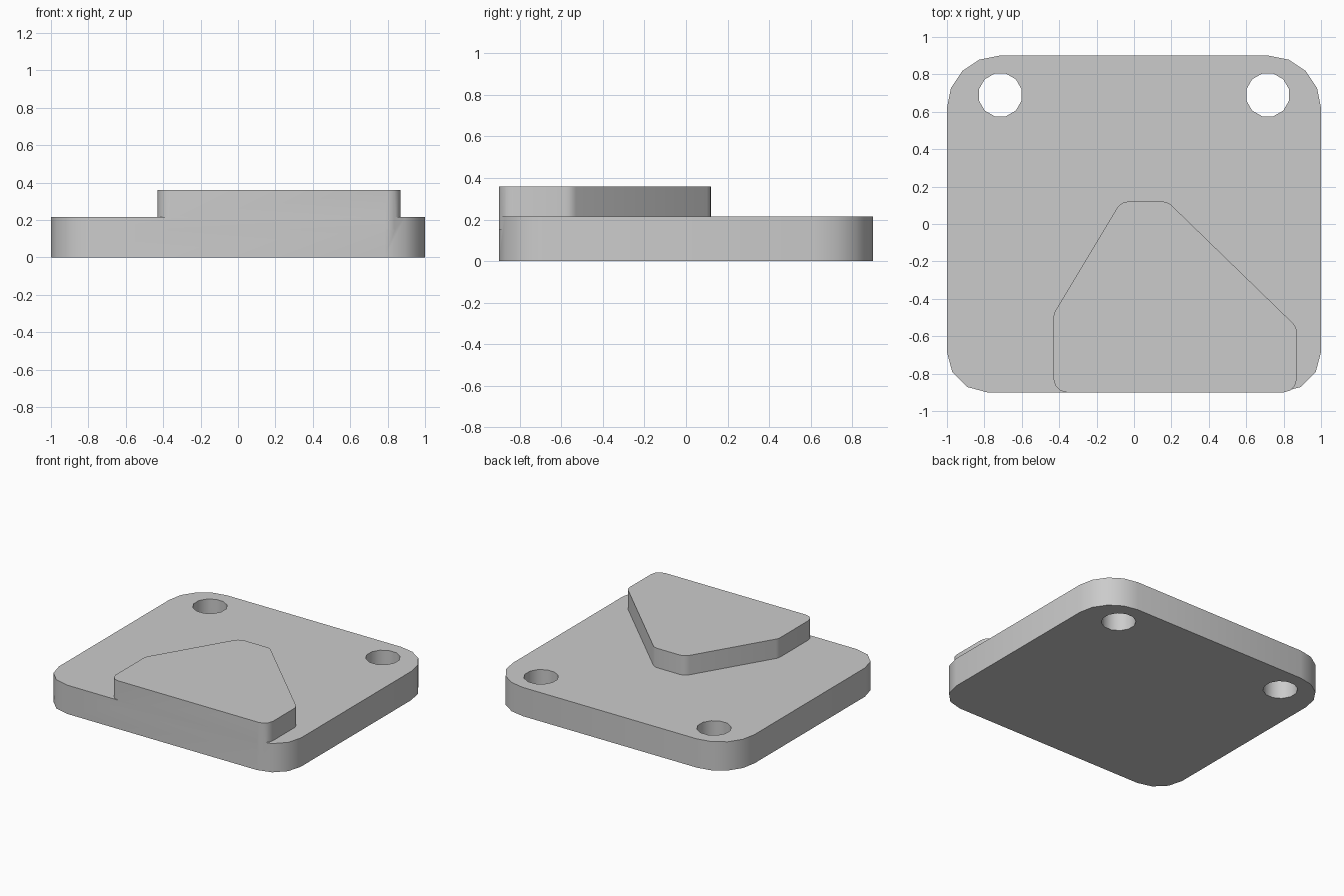
import bpy, bmesh, math
from mathutils import Vector

if "Cube" in bpy.data.objects:
    bpy.data.objects.remove(bpy.data.objects["Cube"])

grey = bpy.data.materials.new("plain grey")
grey.use_nodes = True
colour = (0.6, 0.6, 0.6, 1)
grey.diffuse_color = colour
grey.node_tree.nodes["Principled BSDF"].inputs["Base Color"].default_value = colour


def rounded(corners):
    """Fillet each corner (x, y, radius, segments) of an anticlockwise outline."""
    points = []
    for i, (x, y, radius, steps) in enumerate(corners):
        here = Vector((x, y))
        back = (Vector(corners[i - 1][:2]) - here).normalized()
        ahead = (Vector(corners[(i + 1) % len(corners)][:2]) - here).normalized()
        half = back.angle(ahead) / 2
        centre = here + (back + ahead).normalized() * radius / math.sin(half)
        start = here + back * radius / math.tan(half) - centre
        turn = math.pi - 2 * half
        for k in range(steps + 1):
            a = turn * k / steps
            points.append(centre + Vector((start.x * math.cos(a) - start.y * math.sin(a),
                                           start.x * math.sin(a) + start.y * math.cos(a))))
    return points


def prism(name, outline, bottom, top):
    bm = bmesh.new()
    base = bm.faces.new([bm.verts.new((p.x, p.y, bottom)) for p in outline])
    sides = bmesh.ops.extrude_face_region(bm, geom=[base])
    lifted = [v for v in sides["geom"] if isinstance(v, bmesh.types.BMVert)]
    bmesh.ops.translate(bm, verts=lifted, vec=(0, 0, top - bottom))
    bmesh.ops.recalc_face_normals(bm, faces=bm.faces)
    mesh = bpy.data.meshes.new(name)
    bm.to_mesh(mesh)
    bm.free()
    mesh.materials.append(grey)
    obj = bpy.data.objects.new(name, mesh)
    bpy.context.collection.objects.link(obj)
    return obj


def combine(target, tool, operation):
    mod = target.modifiers.new(tool.name, "BOOLEAN")
    mod.object, mod.operation, mod.solver = tool, operation, "EXACT"
    bpy.context.view_layer.objects.active = target
    bpy.ops.object.modifier_apply(modifier=mod.name)
    bpy.data.objects.remove(tool)


# Base plate: larger rounding at the back corners
plate = prism("base_plate", rounded([
    (-1, -0.9, 0.215, 3), (1, -0.9, 0.215, 3),
    (1, 0.9, 0.28, 4), (-1, 0.9, 0.28, 4)]), 0, 0.215)

# Raised pad, flush with the front edge
pad_corners = [(-0.43, -0.9), (0.87, -0.9), (0.87, -0.55),
               (0.18, 0.12), (-0.07, 0.12), (-0.43, -0.48)]
pad = prism("raised_pad", rounded([(x, y, 0.07, 3) for x, y in pad_corners]), 0.15, 0.36)
combine(plate, pad, "UNION")

# Two through holes at the back
for side in (-1, 1):
    ring = [Vector((side * 0.715 + 0.118 * math.cos(a), 0.69 + 0.118 * math.sin(a)))
            for a in (math.tau * (k + 0.5) / 12 for k in range(12))]
    combine(plate, prism("hole_cutter", ring, -0.1, 0.4), "DIFFERENCE")

# Smooth the rounded walls only
bpy.ops.object.select_all(action="DESELECT")
plate.select_set(True)
bpy.context.view_layer.objects.active = plate
bpy.ops.object.shade_smooth_by_angle(angle=math.radians(35))
